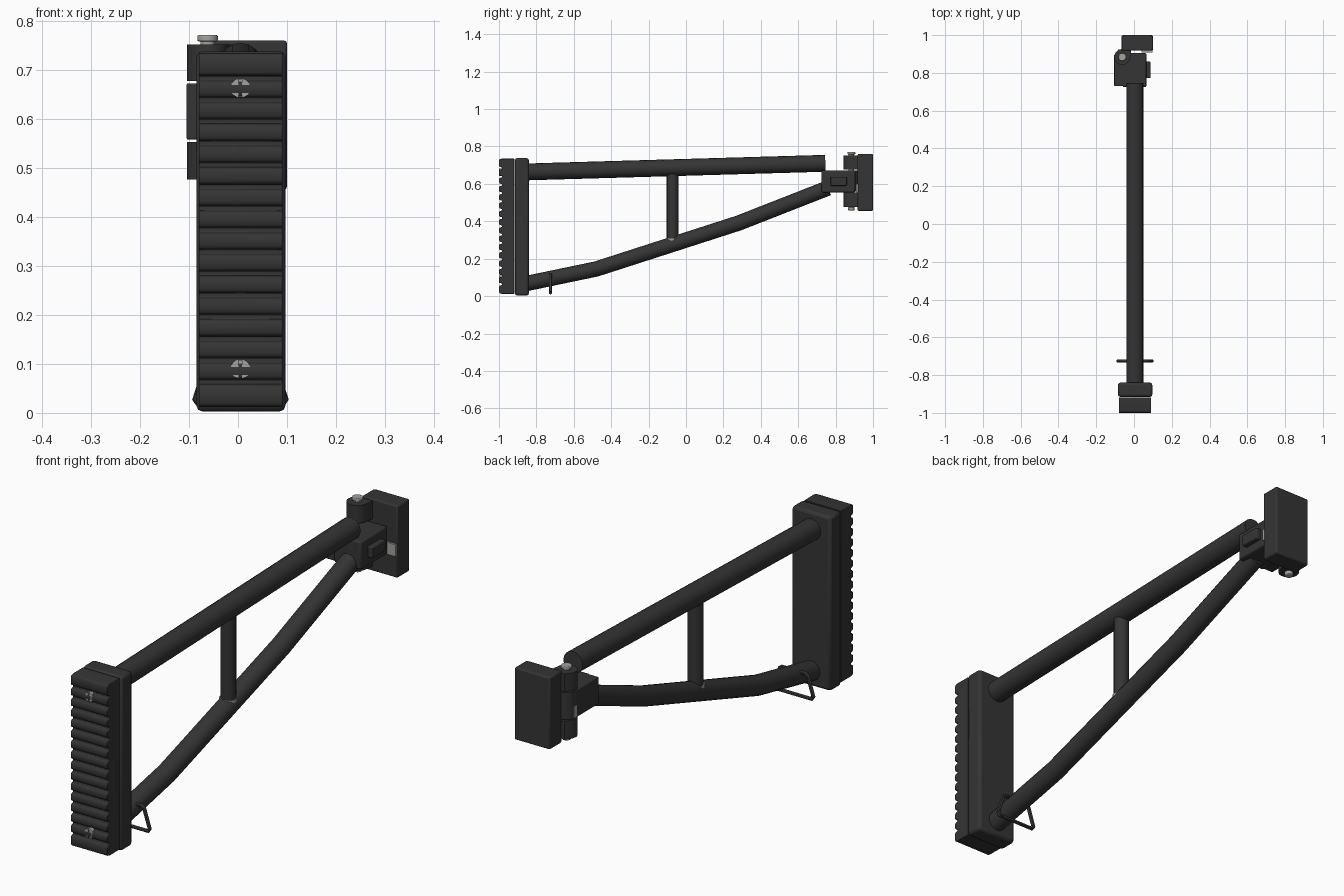
import bpy, bmesh, math
from mathutils import Vector

default = bpy.data.objects.get("Cube")
if default:
    bpy.data.objects.remove(default)


def material(name, rgb):
    m = bpy.data.materials.new(name)
    m.use_nodes = True
    m.diffuse_color = (*rgb, 1)
    m.node_tree.nodes["Principled BSDF"].inputs["Base Color"].default_value = (*rgb, 1)
    return m


DARK = material("dark_metal", (0.035, 0.035, 0.035))
STEEL = material("bare_steel", (0.36, 0.36, 0.34))
CX = 0.005  # centre line of the frame


def finish(ob, mat, bevel=0.0, segments=2):
    ob.data.materials.append(mat)
    if bevel:
        b = ob.modifiers.new("edge_rounding", "BEVEL")
        b.width, b.segments, b.limit_method = bevel, segments, "ANGLE"
    bpy.ops.object.select_all(action="DESELECT")
    ob.select_set(True)
    bpy.context.view_layer.objects.active = ob
    bpy.ops.object.shade_smooth_by_angle(angle=math.radians(35))
    return ob


def prism(name, outline, axis, lo, hi, mat=DARK, bevel=0.0):
    """Extrude a closed 2D outline along one axis; the outline uses the other two in order."""
    def place(p, h):
        c = list(p)
        c.insert("xyz".index(axis), h)
        return Vector(c)
    bm = bmesh.new()
    face = bm.faces.new([bm.verts.new(place(p, lo)) for p in outline])
    out = bmesh.ops.extrude_face_region(bm, geom=[face])
    verts = [v for v in out["geom"] if isinstance(v, bmesh.types.BMVert)]
    bmesh.ops.translate(bm, verts=verts, vec=place((0, 0), hi - lo))
    bmesh.ops.recalc_face_normals(bm, faces=bm.faces)
    mesh = bpy.data.meshes.new(name)
    bm.to_mesh(mesh)
    bm.free()
    ob = bpy.data.objects.new(name, mesh)
    bpy.context.collection.objects.link(ob)
    return finish(ob, mat, bevel)


def box(name, x, y, z, mat=DARK, bevel=0.0):
    return prism(name, [(x[0], y[0]), (x[1], y[0]), (x[1], y[1]), (x[0], y[1])],
                 "z", z[0], z[1], mat, bevel)


def arc(cx, cy, r, start, end, n=24):
    angles = [math.radians(start + (end - start) * i / n) for i in range(n + 1)]
    return [(cx + r * math.cos(a), cy + r * math.sin(a)) for a in angles]


def disc(name, x, y, r, lo, hi, mat=DARK, bevel=0.0):
    return prism(name, arc(x, y, r, 0, 360)[:-1], "z", lo, hi, mat, bevel)


def tube(name, points, r, mat=DARK, closed=False, resolution=6):
    cu = bpy.data.curves.new(name, "CURVE")
    cu.dimensions = "3D"
    cu.bevel_depth, cu.bevel_resolution, cu.use_fill_caps = r, resolution, True
    sp = cu.splines.new("POLY")
    sp.points.add(len(points) - 1)
    for p, co in zip(sp.points, points):
        p.co = (*co, 1)
    sp.use_cyclic_u = closed
    ob = bpy.data.objects.new(name, cu)
    bpy.context.collection.objects.link(ob)
    bpy.ops.object.select_all(action="DESELECT")
    ob.select_set(True)
    bpy.context.view_layer.objects.active = ob
    bpy.ops.object.convert(target="MESH")
    return finish(bpy.context.object, mat)


# Ribbed rear pad: one scalloped side profile extruded across the width
PITCH, RIBS = 0.0443, 16
outline = [(-0.918, 0.735), (-0.918, 0.012)]
for i in range(RIBS):
    z = 0.044 + i * PITCH
    low = 0.012 if i == 0 else z - 0.021
    high = 0.735 if i == RIBS - 1 else z + 0.015
    outline += [(-0.984, low), (-0.996, low + 0.003), (-1.0, low + 0.010),
                (-1.0, high - 0.010), (-0.996, high - 0.003), (-0.984, high)]
prism("ribbed_pad", outline, "x", CX - 0.085, CX + 0.086, bevel=0.002)

# Backing plate behind the pad
box("backing_plate", (CX - 0.09, CX + 0.092), (-0.915, -0.84), (0.003, 0.738), bevel=0.012)

# Slotted screws holding the pad
for label, z in (("lower", 0.09), ("upper", 0.663)):
    for side, start in (("right", 100), ("left", -80)):
        prism(f"{label}_screw_{side}_half", arc(CX, z, 0.02, start, start + 160, 14),
              "y", -1.0, -0.98, STEEL)
    prism(f"{label}_screw_base", arc(CX, z, 0.0185, 0, 360)[:-1], "y", -0.996, -0.975, STEEL)

# Tubular frame
tube("top_tube", [(CX, -0.85, 0.664), (CX, 0.745, 0.71)], 0.045)
tube("lower_tube", [(CX, -0.85, 0.068), (CX, -0.48, 0.145), (CX, 0.28, 0.39),
                    (CX, 0.76, 0.578)], 0.041)
tube("strut", [(CX, -0.072, 0.28), (CX, -0.072, 0.68)], 0.031)
disc("strut_weld", CX, -0.072, 0.035, 0.285, 0.308, STEEL)

# Wire sling loop
tube("sling_loop", [(CX + s * x, -0.725, z) for s, x, z in
                    ((-1, 0.055, 0.115), (1, 0.055, 0.115), (1, 0.065, 0.108),
                     (1, 0.091, 0.028), (1, 0.083, 0.016), (-1, 0.083, 0.016),
                     (-1, 0.091, 0.028), (-1, 0.065, 0.108))], 0.008, closed=True, resolution=3)

# Hinge block with its raised button
box("hinge_block", (-0.06, 0.065), (0.725, 0.905), (0.555, 0.672), bevel=0.006)
box("hinge_block_arm", (-0.105, -0.05), (0.73, 0.885), (0.558, 0.672), bevel=0.003)
box("side_button", (0.06, 0.087), (0.772, 0.86), (0.59, 0.638), bevel=0.004)

# Knuckles stacked on the hinge pin
PX, PY = -0.062, 0.884
disc("middle_knuckle", PX, PY, 0.042, 0.558, 0.672)
for label, lo, hi in (("lower", 0.476, 0.553), ("upper", 0.677, 0.752)):
    prism(f"{label}_knuckle", arc(PX, PY, 0.042, 180, 360) +
          [(PX + 0.048, 0.925), (PX - 0.02, 0.925), (PX - 0.038, 0.9)], "z", lo, hi)
disc("hinge_pin", PX, PY, 0.015, 0.465, 0.762, STEEL)
disc("pin_head", PX, PY, 0.021, 0.758, 0.771, STEEL, 0.003)
disc("pin_foot", PX, PY, 0.017, 0.458, 0.476, STEEL, 0.003)

# Mounting block and the bare catches beside the hinge
box("mounting_block", (-0.065, 0.1), (0.918, 1.0), (0.456, 0.76), bevel=0.006)
box("catch_plate", (0.04, 0.097), (0.909, 0.92), (0.55, 0.6), STEEL)
box("hinge_spring", (-0.1055, -0.095), (0.875, 0.895), (0.56, 0.61), STEEL)
